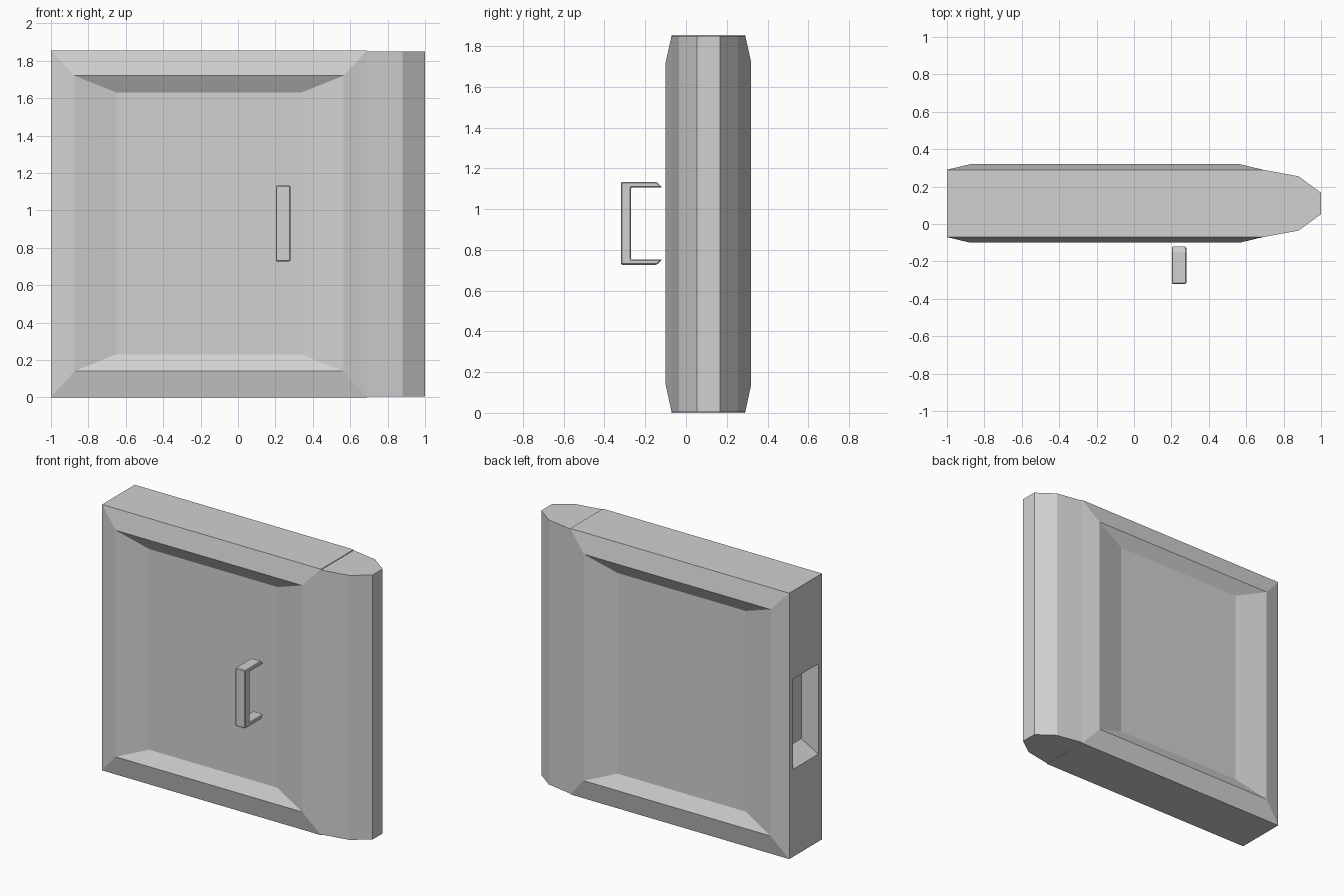
import bpy
import bmesh

if "Cube" in bpy.data.objects:
    bpy.data.objects.remove(bpy.data.objects["Cube"], do_unlink=True)

grey = bpy.data.materials.new("light grey")
grey.use_nodes = True
color = (0.64, 0.64, 0.64, 1)
grey.diffuse_color = color
grey.node_tree.nodes["Principled BSDF"].inputs["Base Color"].default_value = color

MID_Y = 0.11  # centre plane of the door


def finish(bm, name):
    bmesh.ops.recalc_face_normals(bm, faces=bm.faces)
    mesh = bpy.data.meshes.new(name)
    bm.to_mesh(mesh)
    bm.free()
    mesh.materials.append(grey)
    obj = bpy.data.objects.new(name, mesh)
    bpy.context.collection.objects.link(obj)
    return obj


def ring_xz(bm, x0, x1, z0, z1, y):
    return [bm.verts.new((x, y, z)) for x, z in ((x0, z0), (x1, z0), (x1, z1), (x0, z1))]


def bridge(bm, a, b):
    n = len(a)
    return [bm.faces.new((a[i], a[(i + 1) % n], b[(i + 1) % n], b[i])) for i in range(n)]


def prism(name, outline, axis, low, high):
    """Extrude a 2D outline along z (outline is x, y) or x (outline is y, z)."""
    bm = bmesh.new()
    ends = []
    for d in (low, high):
        ends.append([bm.verts.new((a, b, d) if axis == "z" else (d, a, b)) for a, b in outline])
        bm.faces.new(ends[-1])
    bridge(bm, *ends)
    return finish(bm, name)


# Door slab: bevelled rim and sunken panel on both broad sides
bm = bmesh.new()
outer = []
for side in (-1, 1):
    rim = ring_xz(bm, -1, 0.69, 0, 1.855, MID_Y + side * 0.18)
    ridge = ring_xz(bm, -0.875, 0.565, 0.14, 1.72, MID_Y + side * 0.21)
    panel = ring_xz(bm, -0.65, 0.34, 0.23, 1.63, MID_Y + side * 0.16)
    bridge(bm, rim, ridge)
    bridge(bm, ridge, panel)
    bm.faces.new(panel)
    outer.append(rim)
sides = bridge(bm, *outer)

# Tapered latch pocket in the flat edge
edge_face = sides[3]
edge_loop = [outer[0][0], outer[1][0], outer[1][3], outer[0][3]]
bm.faces.remove(edge_face)


def ring_yz(x, half_y, z0, z1):
    return [bm.verts.new((x, MID_Y + s * half_y, z))
            for s, z in ((-1, z0), (1, z0), (1, z1), (-1, z1))]


mouth = ring_yz(-1, 0.14, 0.61, 1.24)
floor = ring_yz(-0.883, 0.12, 0.695, 1.155)
bridge(bm, edge_loop, mouth)
bridge(bm, mouth, floor)
bm.faces.new(floor)
finish(bm, "door_slab")

# Faceted rounded edge
half = [(0.69, 0.18), (0.88, 0.145), (1.0, 0.057)]
outline = [(x, MID_Y + h) for x, h in half] + [(x, MID_Y - h) for x, h in reversed(half)]
prism("rounded_edge", outline, "z", 0.005, 1.85)

# Pull handle: C-shaped bar with pointed leg tips
MID_Z = 0.93
upper = [(-0.32, 0.203), (-0.142, 0.203), (-0.117, 0.176), (-0.27, 0.176)]
outline = [(y, MID_Z + h) for y, h in upper] + [(y, MID_Z - h) for y, h in reversed(upper)]
handle = prism("handle", outline, "x", 0.202, 0.28)
bevel = handle.modifiers.new("soft edges", "BEVEL")
bevel.width = 0.005
bevel.segments = 1
